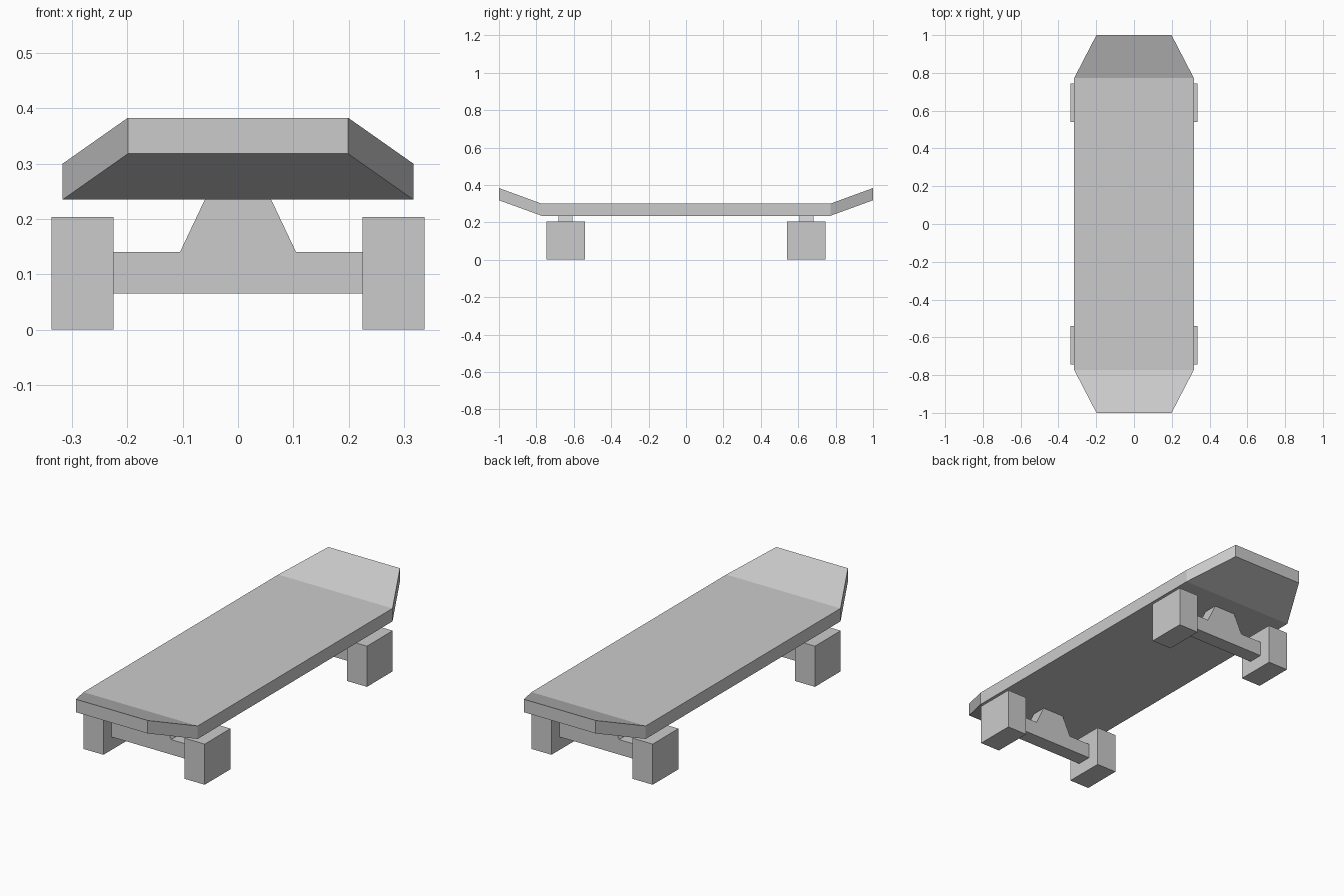
import bpy, bmesh

if "Cube" in bpy.data.objects:
    bpy.data.objects.remove(bpy.data.objects["Cube"])


def make_object(name, bm):
    bmesh.ops.recalc_face_normals(bm, faces=bm.faces)
    mesh = bpy.data.meshes.new(name)
    bm.to_mesh(mesh)
    bm.free()
    obj = bpy.data.objects.new(name, mesh)
    bpy.context.collection.objects.link(obj)
    return obj


# Deck: rectangular sections (y, half width, underside z) joined end to end
THICKNESS = 0.065
sections = [(-1.0, 0.199, 0.318), (-0.772, 0.317, 0.235),
            (0.772, 0.317, 0.235), (1.0, 0.199, 0.318)]
bm = bmesh.new()
rings = [[bm.verts.new(p) for p in ((-w, y, z), (w, y, z),
                                    (w, y, z + THICKNESS), (-w, y, z + THICKNESS))]
         for y, w, z in sections]
for a, b in zip(rings, rings[1:]):
    for i in range(4):
        j = (i + 1) % 4
        bm.faces.new((a[i], a[j], b[j], b[i]))
bm.faces.new(rings[0])
bm.faces.new(rings[-1])
make_object("deck", bm)


# Truck: axle and hanger in one front profile, extruded along y
def truck(name, y, depth=0.075):
    half = [(0.225, 0.065), (0.225, 0.14), (0.105, 0.14), (0.06, 0.235)]
    profile = half + [(-x, z) for x, z in reversed(half)]
    bm = bmesh.new()
    face = bm.faces.new([bm.verts.new((x, y - depth / 2, z)) for x, z in profile])
    new = bmesh.ops.extrude_face_region(bm, geom=[face])["geom"]
    bmesh.ops.translate(bm, vec=(0, depth, 0),
                        verts=[v for v in new if isinstance(v, bmesh.types.BMVert)])
    make_object(name, bm)


# Wheel: square block
def wheel(name, x, y):
    bm = bmesh.new()
    bmesh.ops.create_cube(bm, size=1)
    bmesh.ops.scale(bm, vec=(0.112, 0.204, 0.204), verts=bm.verts)
    obj = make_object(name, bm)
    obj.location = (x, y, 0.102)


# Trucks and wheels at both ends
for end, y in (("front", -0.643), ("back", 0.643)):
    truck(f"{end}_truck", y)
    for side, x in (("left", -0.281), ("right", 0.281)):
        wheel(f"{end}_{side}_wheel", x, y)
